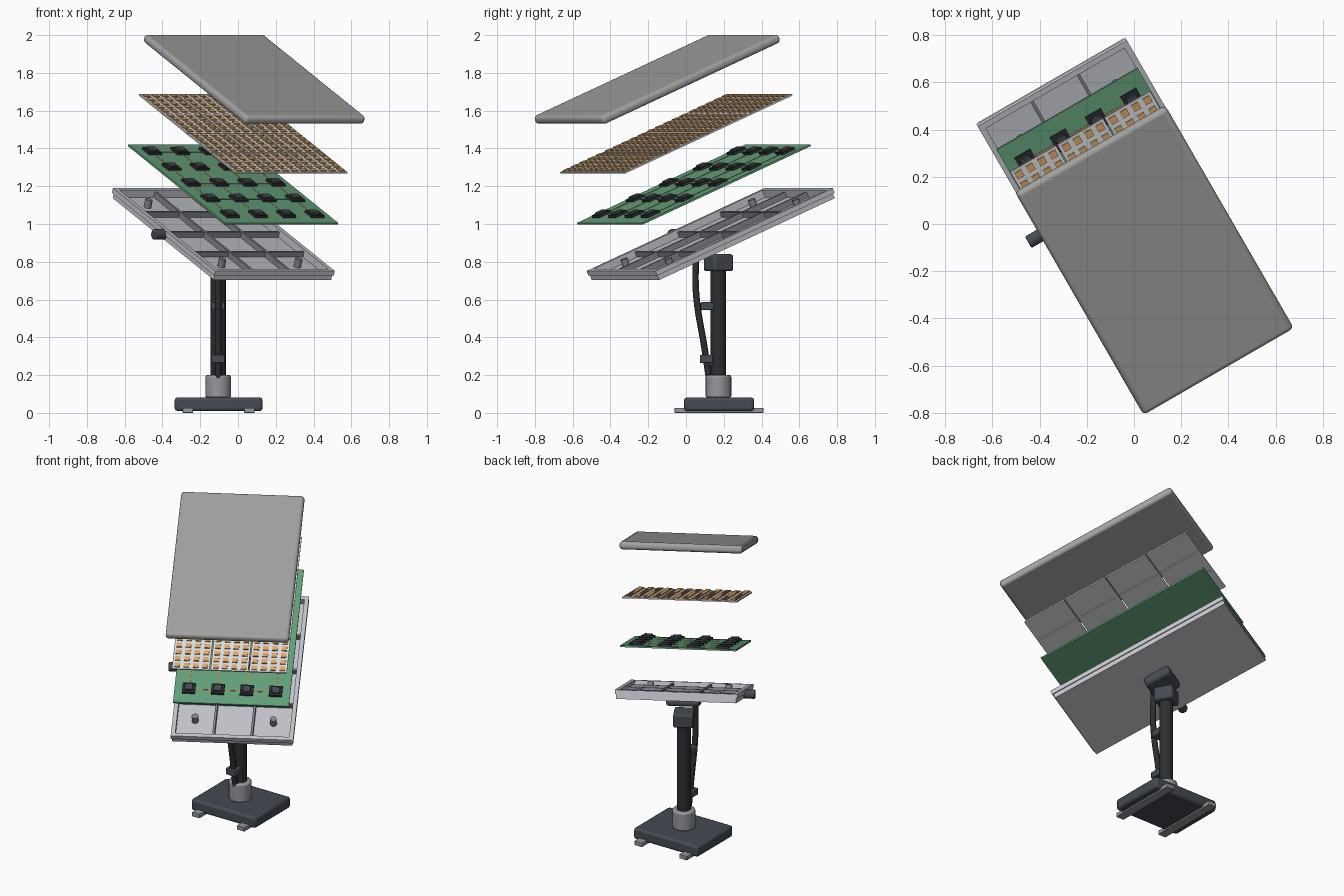
import bpy, bmesh, math
from mathutils import Matrix, Vector

if "Cube" in bpy.data.objects:
    bpy.data.objects.remove(bpy.data.objects["Cube"])

# Tilted frame shared by every layer of the exploded panel
PANEL = (Matrix.Translation((-0.08, 0.135, 0.945))
         @ Matrix.Rotation(math.radians(30), 4, 'Z')
         @ Matrix.Rotation(math.radians(22), 4, 'X'))
MX, MY = -0.105, 0.172          # mast axis
W, L = 0.73, 1.17               # panel width and length


def material(name, r, g, b):
    m = bpy.data.materials.new(name)
    m.diffuse_color = (r, g, b, 1)
    m.use_nodes = True
    m.node_tree.nodes["Principled BSDF"].inputs["Base Color"].default_value = m.diffuse_color
    return m


DARK = material("dark_metal", 0.06, 0.07, 0.085)
BLACK = material("black", 0.025, 0.027, 0.03)
STEEL = material("steel", 0.3, 0.31, 0.34)
TRAY = material("tray_grey", 0.55, 0.56, 0.6)
RIB = material("rib_grey", 0.22, 0.23, 0.25)
SHELL = material("cover_grey", 0.36, 0.36, 0.355)
GREEN = material("board_green", 0.13, 0.36, 0.2)
COPPER = material("copper", 0.75, 0.4, 0.14)
TRACE = material("trace_red", 0.6, 0.2, 0.08)
PALE = material("tile_pale", 0.72, 0.73, 0.76)


def finish(name, bm, mat, matrix=Matrix(), bevel=0, segments=2):
    me = bpy.data.meshes.new(name)
    bm.to_mesh(me)
    bm.free()
    ob = bpy.data.objects.new(name, me)
    bpy.context.collection.objects.link(ob)
    ob.matrix_world = matrix
    me.materials.append(mat)
    if bevel:
        b = ob.modifiers.new("bevel", 'BEVEL')
        b.width, b.segments, b.limit_method = bevel, segments, 'ANGLE'
    bpy.context.view_layer.objects.active = ob
    for o in bpy.context.selected_objects:
        o.select_set(False)
    ob.select_set(True)
    bpy.ops.object.shade_smooth_by_angle(angle=math.radians(35))
    return ob


def boxes(name, items, mat, matrix=Matrix(), bevel=0, segments=2):
    """items: list of (centre, size)"""
    bm = bmesh.new()
    for c, s in items:
        bmesh.ops.create_cube(bm, size=1, matrix=Matrix.Translation(c) @ Matrix.Diagonal((*s, 1)))
    return finish(name, bm, mat, matrix, bevel, segments)


def rods(name, items, mat, matrix=Matrix(), sides=24, bevel=0):
    """items: list of (start, end, radius)"""
    bm = bmesh.new()
    for a, b, r in items:
        a, b = Vector(a), Vector(b)
        rot = (b - a).to_track_quat('Z', 'Y').to_matrix().to_4x4()
        bmesh.ops.create_cone(bm, cap_ends=True, segments=sides, radius1=r, radius2=r,
                              depth=(b - a).length, matrix=Matrix.Translation((a + b) / 2) @ rot)
    return finish(name, bm, mat, matrix, bevel)


def grid(nx, ny, w, l):
    """cell centres of an nx by ny grid filling w by l"""
    return [((i + 0.5) * w / nx - w / 2, (j + 0.5) * l / ny - l / 2)
            for i in range(nx) for j in range(ny)]


def frame(w, l, t, z, h):
    """four walls of a rectangular frame"""
    out = []
    for s in (-1, 1):
        out.append(((s * (w - t) / 2, 0, z), (t, l, h)))
        out.append(((0, s * (l - t) / 2, z), (w - 2 * t, t, h)))
    return out


# Base, skids and collar
boxes("base", [((-0.1025, 0.175, 0.046), (0.465, 0.37, 0.072))], DARK, bevel=0.014)
boxes("base_skids", [((x, 0.175, 0.0135), (0.056, 0.47, 0.027)) for x in (-0.265, 0.06)],
      STEEL, bevel=0.003)
rods("mast_collar", [((MX, MY, 0.08), (MX, MY, 0.2), 0.068)], STEEL, bevel=0.01)

# Mast and head
rods("mast", [((MX, MY, 0.1), (MX, MY, 0.8), 0.041)], BLACK)
boxes("mast_head", [((0, 0, 0), (0.12, 0.12, 0.09))], DARK,
      Matrix.Translation((MX, MY, 0.795)) @ Matrix.Rotation(math.radians(30), 4, 'Z'), 0.012)
boxes("tilt_bracket", [((0, -0.002, -0.055), (0.2, 0.17, 0.06))], DARK, PANEL, 0.018)

# Cable with clamps on the mast
cu = bpy.data.curves.new("cable", 'CURVE')
cu.dimensions, cu.bevel_depth, cu.bevel_resolution, cu.use_fill_caps = '3D', 0.018, 3, True
sp = cu.splines.new('BEZIER')
path = [(MX, 0.055, 0.89), (MX, 0.053, 0.64), (MX, 0.1, 0.33), (MX, 0.125, 0.16)]
sp.bezier_points.add(len(path) - 1)
for p, co in zip(sp.bezier_points, path):
    p.co = co
    p.handle_left_type = p.handle_right_type = 'AUTO'
cable = bpy.data.objects.new("cable", cu)
bpy.context.collection.objects.link(cable)
cu.materials.append(BLACK)
boxes("cable_clamps", [((MX, y, z), (0.07, 0.07, 0.042)) for y, z in ((0.113, 0.565), (0.108, 0.285))],
      DARK, bevel=0.004)

# Tray: floor, stepped walls, ribs, bosses
boxes("tray_floor", [((0, 0, -0.021), (W - 0.02, L - 0.02, 0.013))], TRAY, PANEL)
boxes("tray_lower_wall", frame(W - 0.014, L - 0.014, 0.018, -0.012, 0.03), TRAY, PANEL)
boxes("tray_rim", frame(W, L, 0.026, 0.014, 0.027), TRAY, PANEL)
iw, il = W - 0.05, L - 0.05
ribs = [((s * iw / 6, 0, 0), (0.014, il, 0.034)) for s in (-1, 1)]
ribs += [((0, k * il / 4, 0), (iw, 0.014, 0.033)) for k in (-1, 0, 1)]
boxes("tray_ribs", ribs, RIB, PANEL)
rods("tray_bosses", [((sx * 0.233, sy * 0.42, -0.016), (sx * 0.233, sy * 0.42, 0.03), 0.02)
                     for sx in (-1, 1) for sy in (-1, 1)], RIB, PANEL)

# Side connector
rods("side_connector", [((-0.355, 0, 0), (-0.425, 0, 0), 0.028)], DARK, PANEL, bevel=0.006)

# Circuit board with chips and traces
BOARD = PANEL @ Matrix.Translation((0, 0, 0.285))
BW, BL = 0.69, 1.11
boxes("circuit_board", [((0, 0, 0), (BW, BL, 0.01))], GREEN, BOARD)
spots = grid(4, 5, BW, BL)
boxes("chips", [((x, y, 0.011), (0.078, 0.078, 0.014)) for x, y in spots], BLACK, BOARD)
boxes("chip_lids", [((x, y, 0.022), (0.05, 0.05, 0.012)) for x, y in spots], DARK, BOARD, 0.003, 1)
rows = sorted({round(y, 4) for x, y in spots})
cols = sorted({round(x, 4) for x, y in spots})
boxes("board_traces", [((0, y, 0.0055), (BW * 0.75, 0.005, 0.002)) for y in rows]
      + [((x, 0, 0.0055), (0.005, BL * 0.8, 0.002)) for x in cols], TRACE, BOARD)

# Antenna tiles with raised copper patches
TILES = PANEL @ Matrix.Translation((0, 0, 0.574))
cells = grid(3, 4, BW, BL)
boxes("antenna_tiles", [((x, y, 0), (BW / 3 - 0.006, BL / 4 - 0.006, 0.008)) for x, y in cells],
      PALE, TILES)
boxes("antenna_patches", [((x + u, y + v, 0.0065), (0.032, 0.032, 0.007))
                          for x, y in cells
                          for u, v in grid(4, 5, BW / 3 - 0.008, BL / 4 - 0.008)], COPPER, TILES)

# Outer cover with rounded edges
boxes("cover", [((0, 0, 0.886), (W + 0.005, L, 0.048))], SHELL, PANEL, 0.02, 5)
